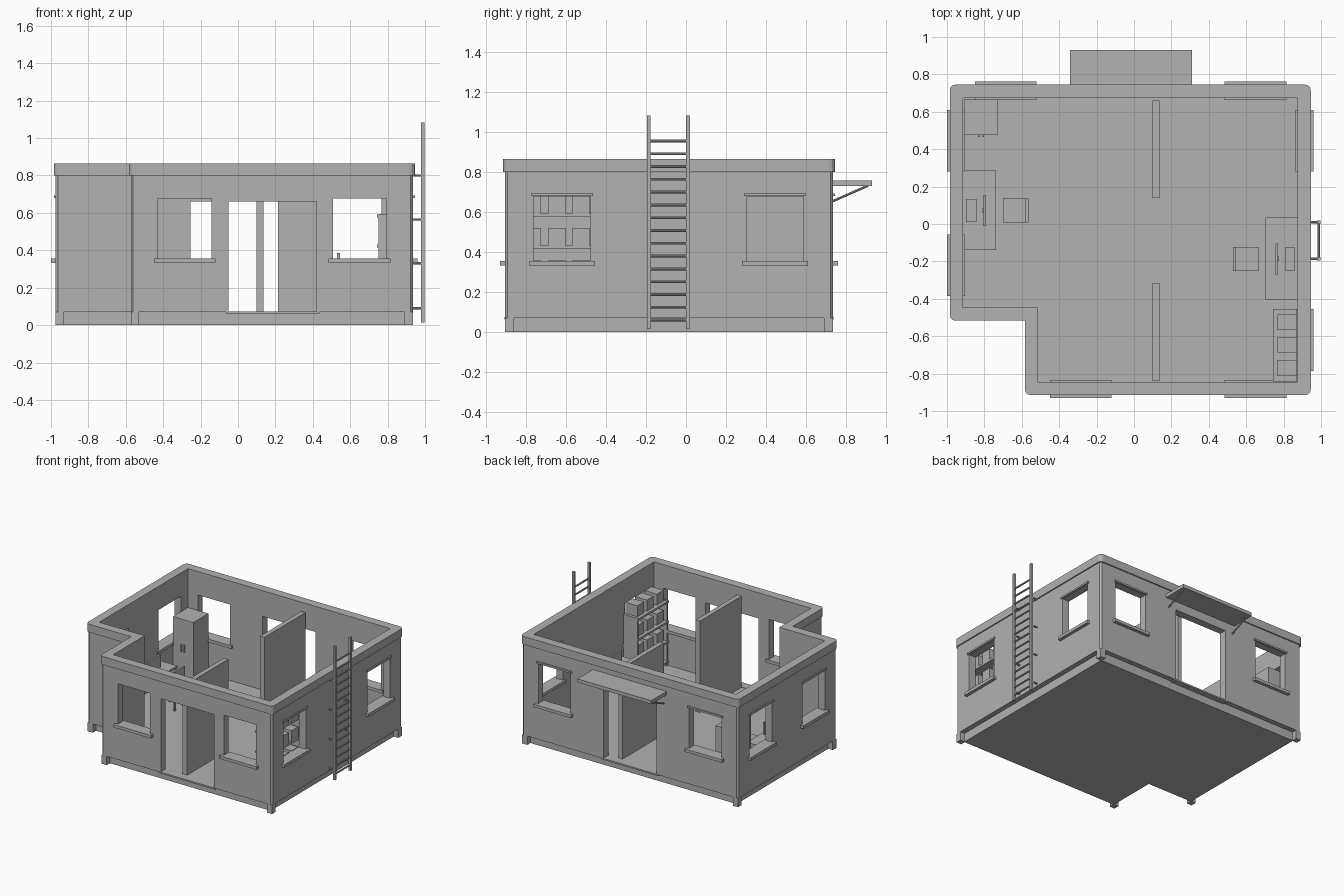
import bpy, bmesh
from mathutils import Vector

cube = bpy.data.objects.get("Cube")
if cube:
    bpy.data.objects.remove(cube, do_unlink=True)

grey = bpy.data.materials.new("plain_grey")
grey.use_nodes = True
tone = (0.445, 0.445, 0.445, 1)
grey.diffuse_color = tone
grey.node_tree.nodes["Principled BSDF"].inputs["Base Color"].default_value = tone


def finish(name, bm):
    bmesh.ops.recalc_face_normals(bm, faces=bm.faces)
    mesh = bpy.data.meshes.new(name)
    bm.to_mesh(mesh)
    bm.free()
    mesh.materials.append(grey)
    obj = bpy.data.objects.new(name, mesh)
    bpy.context.collection.objects.link(obj)
    return obj


def boxes(name, spans):
    """One object from boxes given as (x0, x1, y0, y1, z0, z1)."""
    bm = bmesh.new()
    for x0, x1, y0, y1, z0, z1 in spans:
        made = bmesh.ops.create_cube(bm, size=1)
        for v in made["verts"]:
            v.co = ((x0 + x1) / 2 + v.co.x * (x1 - x0),
                    (y0 + y1) / 2 + v.co.y * (y1 - y0),
                    (z0 + z1) / 2 + v.co.z * (z1 - z0))
    return finish(name, bm)


def rod(name, pairs, radius, sides=8):
    """One object from straight round bars between pairs of points."""
    bm = bmesh.new()
    for a, b in pairs:
        a, b = Vector(a), Vector(b)
        made = bmesh.ops.create_cone(bm, cap_ends=True, segments=sides, radius1=radius,
                                     radius2=radius, depth=(b - a).length)
        turn = (b - a).to_track_quat('Z', 'Y')
        for v in made["verts"]:
            v.co = turn @ v.co + (a + b) / 2
    return finish(name, bm)


# Footprint: a rectangle with one corner cut out
LEFT, RIGHT, FRONT, BACK = -0.975, 0.935, -0.905, 0.735
NOTCH_X, NOTCH_Y = -0.573, -0.507


def footprint(d):
    """Footprint corners grown outward by d."""
    return [(LEFT - d, BACK + d), (LEFT - d, NOTCH_Y - d), (NOTCH_X - d, NOTCH_Y - d),
            (NOTCH_X - d, FRONT - d), (RIGHT + d, FRONT - d), (RIGHT + d, BACK + d)]


def prism(name, d, z0, z1):
    bm = bmesh.new()
    face = bm.faces.new([bm.verts.new((x, y, z0)) for x, y in footprint(d)])
    up = bmesh.ops.extrude_face_region(bm, geom=[face])
    for v in up["geom"]:
        if isinstance(v, bmesh.types.BMVert):
            v.co.z = z1
    if not any(len(f.verts) == 6 and f.calc_center_median().z == z0 for f in bm.faces):
        bm.faces.new([v for v in face.verts])
    return finish(name, bm)


def ring(name, outer, inner, z0, z1, chamfer, segments):
    """Wall ring with its convex outer corners bevelled."""
    bm = bmesh.new()
    loops = [[bm.verts.new((x, y, z)) for x, y in footprint(d)]
             for d, z in ((outer, z0), (outer, z1), (inner, z1), (inner, z0))]
    n = len(loops[0])
    for k in range(4):
        a, b = loops[k], loops[(k + 1) % 4]
        for i in range(n):
            j = (i + 1) % n
            bm.faces.new((a[i], a[j], b[j], b[i]))
    corners = [bm.edges.get((loops[0][i], loops[1][i])) for i in range(n) if i != 2]
    bmesh.ops.recalc_face_normals(bm, faces=bm.faces)
    bmesh.ops.bevel(bm, geom=corners, offset=chamfer, segments=segments,
                    profile=0.5, affect='EDGES')
    return finish(name, bm)


WALL, FLOOR, TOP = 0.06, 0.07, 0.865
walls = ring("walls", 0, -WALL, FLOOR, 0.80, 0.012, 1)
ring("top_band", 0.01, -WALL, 0.80, TOP, 0.03, 3)
prism("floor_slab", -0.04, 0, FLOOR)

# Feet under the corners, beside the recessed plinth
FOOT = 0.045
feet = []
for i, (x, y) in enumerate(footprint(0)):
    if i != 2:
        sx = 1 if i in (0, 1, 3) else -1
        sy = -1 if i in (0, 5) else 1
        xs, ys = sorted((x, x + sx * FOOT)), sorted((y, y + sy * FOOT))
        feet.append((*xs, *ys, 0, FLOOR))
boxes("corner_feet", feet)

# Openings, each given by wall side and centre along the wall
SIDES = {"front": ('x', FRONT, -1), "back": ('x', BACK, 1),
         "left": ('y', RIGHT, 1), "right": ('y', LEFT, -1)}


def on_wall(side, centre, half, out, into, z0, z1):
    """Box lying across a wall, 'out' beyond its outer face and 'into' behind it."""
    axis, face, sign = SIDES[side]
    depth = sorted((face + sign * out, face - sign * into))
    along = (centre - half, centre + half)
    return (*along, *depth, z0, z1) if axis == 'x' else (*depth, *along, z0, z1)


windows = [("front", -0.285), ("front", 0.65), ("back", -0.685), ("back", 0.65),
           ("left", -0.62), ("left", 0.445), ("right", 0.445), ("right", -0.22)]
doors = [("front", 0.185), ("back", -0.02)]

cuts = [on_wall(s, c, 0.142, 0.05, 0.1, 0.355, 0.677) for s, c in windows]
cuts += [on_wall(s, c, 0.235, 0.05, 0.1, 0.04, 0.66) for s, c in doors]
cutter = boxes("opening_cutter", cuts)
cutter.hide_render = True
cut = walls.modifiers.new("openings", 'BOOLEAN')
cut.object, cut.operation, cut.solver = cutter, 'DIFFERENCE', 'EXACT'
bpy.context.view_layer.objects.active = walls
bpy.ops.object.modifier_apply(modifier=cut.name)
bpy.data.objects.remove(cutter, do_unlink=True)

boxes("window_sills", [on_wall(s, c, 0.165, 0.026, 0.072, 0.332, 0.356) for s, c in windows])
boxes("window_lintels", [on_wall(s, c, 0.155, 0.01, 0.01, 0.68, 0.694)
                         for s, c in windows if s != "front"])
boxes("door_thresholds", [on_wall(s, c, 0.25, 0.004, 0.064, 0.062, 0.074) for s, c in doors])

# Inner walls
boxes("partitions", [(0.098, 0.135, 0.14, 0.66, FLOOR, 0.8),
                     (0.098, 0.135, -0.84, -0.315, FLOOR, 0.8)])

# Canopy over the back door
boxes("canopy", [(-0.343, 0.31, BACK, 0.93, 0.73, 0.758)])
rod("canopy_braces", [((x, BACK, 0.655), (x, 0.91, 0.732)) for x in (-0.32, 0.287)], 0.006)

# Ladder on the side wall
LX, RAILS = 0.988, (-0.186, 0.01)
boxes("ladder_rails", [(LX - 0.009, LX + 0.009, y - 0.009, y + 0.009, 0.015, 1.083)
                       for y in RAILS])
rod("ladder_rungs", [((LX, RAILS[0], 0.06 + i * 0.064), (LX, RAILS[1], 0.06 + i * 0.064))
                     for i in range(15)], 0.007)
rod("ladder_brackets", [((RIGHT, y, z), (LX, y, z))
                        for y in RAILS for z in (0.09, 0.33, 0.565, 0.8)], 0.006)

# Wardrobe
boxes("wardrobe", [(-0.908, -0.728, 0.475, 0.665, FLOOR + 0.02, 0.56)])
boxes("wardrobe_feet", [(x, x + 0.02, y, y + 0.02, FLOOR, FLOOR + 0.02)
                        for x in (-0.905, -0.75) for y in (0.478, 0.64)])
boxes("wardrobe_handles", [(x, x + 0.008, 0.466, 0.475, 0.3, 0.36) for x in (-0.835, -0.81)])


def workplace(prefix, wall_x, s, desk_y, seat_y):
    """Desk, screen and chair; s is the direction from the wall into the room."""
    def span(a, b, *rest):
        return (*sorted((wall_x + s * a, wall_x + s * b)), *rest)
    y0, y1 = desk_y
    boxes(prefix + "_desk", [span(0, 0.178, y0, y1, 0.27, 0.285)] +
          [span(0.005, 0.17, y, y + 0.014, FLOOR, 0.27) for y in (y0, y1 - 0.014)])
    c = seat_y
    boxes(prefix + "_keyboard", [span(0.018, 0.073, c - 0.062, c + 0.062, 0.285, 0.295)])
    boxes(prefix + "_screen", [span(0.11, 0.124, c - 0.083, c + 0.083, 0.31, 0.41),
                               span(0.104, 0.112, c - 0.012, c + 0.012, 0.285, 0.37),
                               span(0.095, 0.13, c - 0.03, c + 0.03, 0.285, 0.29)])
    boxes(prefix + "_chair",
          [span(0.215, 0.35, c - 0.063, c + 0.063, 0.19, 0.207),
           span(0.335, 0.35, c - 0.063, c + 0.063, 0.207, 0.385)] +
          [span(a, a + 0.013, y, y + 0.013, FLOOR, 0.19)
           for a in (0.217, 0.335) for y in (c - 0.062, c + 0.049)])


workplace("right", LEFT + WALL, 1, (-0.14, 0.285), 0.072)
workplace("left", RIGHT - WALL + 0.005, -1, (-0.405, 0.036), -0.187)

# Storage rack with boxes
X0, X1, Y0, Y1 = 0.742, 0.872, -0.843, -0.455
levels = [0.1, 0.26, 0.42, 0.58]
boxes("rack_sides", [(X0 + 0.008, X1, y, y + 0.014, FLOOR, 0.595) for y in (Y0, Y1 - 0.014)])
boxes("rack_shelves", [(X0, X1, Y0, Y1, z - 0.004, z + 0.012) for z in levels])
boxes("storage_boxes", [(0.768, X1, y - 0.042, y + 0.042, z + 0.012, z + 0.1)
                        for z in levels for y in (-0.525, -0.645, -0.77)])
